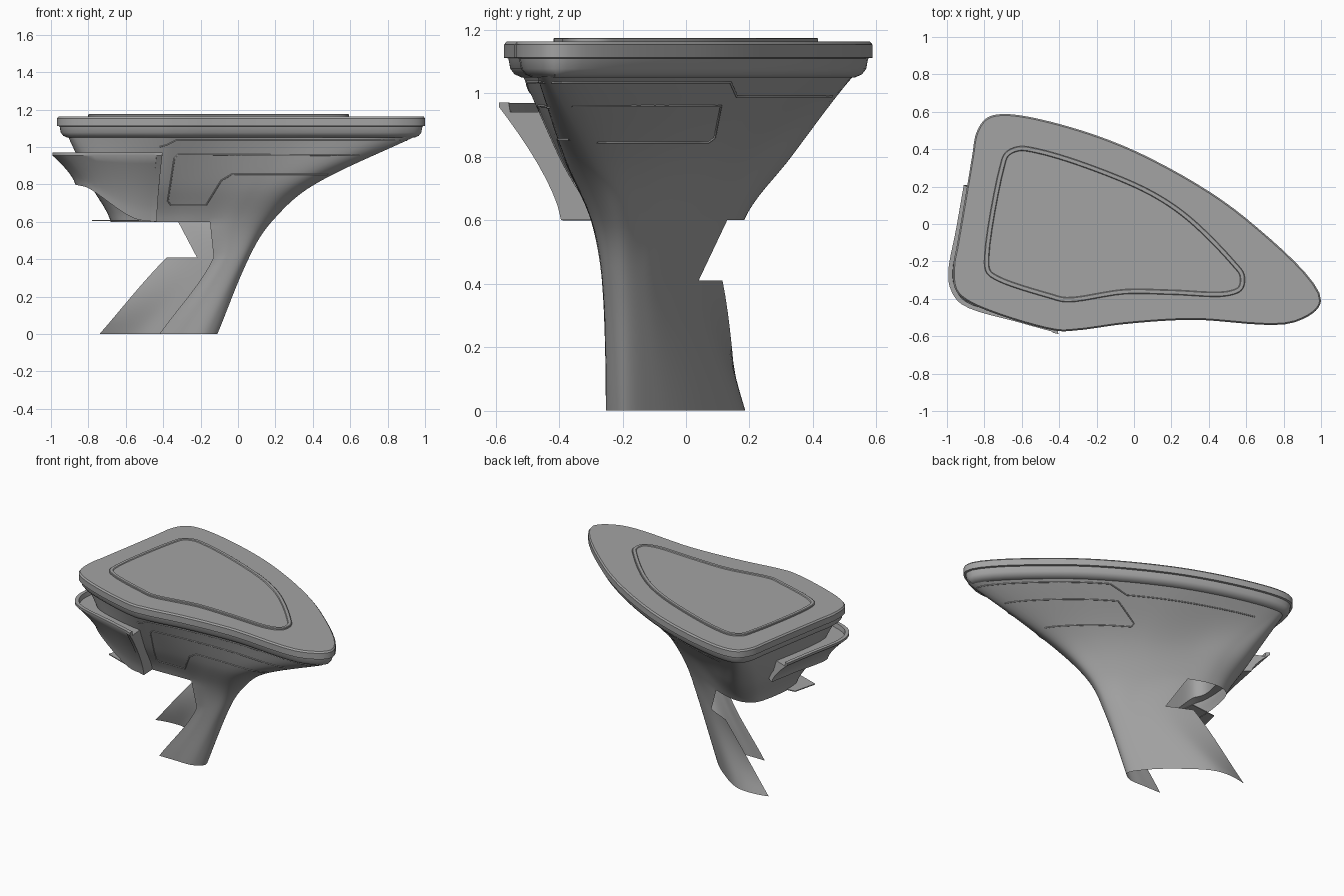
import bpy, bmesh
from mathutils import Vector as V
from mathutils.bvhtree import BVHTree

if "Cube" in bpy.data.objects:
    bpy.data.objects.remove(bpy.data.objects["Cube"])

grey = bpy.data.materials.new("dark_grey")
grey.diffuse_color = (.37, .37, .37, 1)
grey.use_nodes = True
grey.node_tree.nodes["Principled BSDF"].inputs["Base Color"].default_value = grey.diffuse_color


def spline(pts, steps, closed=True):
    """Centripetal Catmull-Rom through pts, a fixed number of steps per span."""
    p = [V(q) for q in pts]
    n = len(p)
    if not closed:
        p = [2 * p[0] - p[1]] + p + [2 * p[-1] - p[-2]]
    out = []
    for i in range(n if closed else n - 1):
        a, b, c, d = [p[(i + k - 1) % n] for k in range(4)] if closed else p[i:i + 4]
        d1, d2, d3 = [max((v - u).length, 1e-4) ** .5 for u, v in ((a, b), (b, c), (c, d))]
        m1 = d2 * ((b - a) / d1 - (c - a) / (d1 + d2) + (c - b) / d2)
        m2 = d2 * ((c - b) / d2 - (d - b) / (d2 + d3) + (d - c) / d3)
        for s in range(steps):
            t = s / steps
            out.append(b * (2*t**3 - 3*t*t + 1) + m1 * (t**3 - 2*t*t + t)
                       + c * (3*t*t - 2*t**3) + m2 * (t**3 - t*t))
    if not closed:
        out.append(p[-2])
    return out


def inset(loop, d):
    """Move a counter-clockwise 2D loop inward by d."""
    out = []
    for i, p in enumerate(loop):
        t = (loop[(i + 1) % len(loop)] - loop[i - 1]).normalized()
        out.append(p + V((-t.y, t.x)) * d)
    return out


def select(ob):
    bpy.context.collection.objects.link(ob)
    ob.data.materials.append(grey)
    bpy.ops.object.select_all(action='DESELECT')
    ob.select_set(True)
    bpy.context.view_layer.objects.active = ob


def loft(name, rings, caps=(True, True), keep=None, angle=.6):
    bm = bmesh.new()
    vs = [[bm.verts.new(p) for p in r] for r in rings]
    n = len(rings[0])
    for j in range(len(vs) - 1):
        for i in range(n):
            if keep is None or keep(j, i):
                k = (i + 1) % n
                bm.faces.new((vs[j][i], vs[j][k], vs[j + 1][k], vs[j + 1][i]))
    if caps[0]:
        bm.faces.new(vs[0][::-1])
    if caps[1]:
        bm.faces.new(vs[-1])
    loose = [v for v in bm.verts if not v.link_faces]
    bmesh.ops.delete(bm, geom=loose, context='VERTS')
    if all(caps):
        bmesh.ops.recalc_face_normals(bm, faces=bm.faces)
    me = bpy.data.meshes.new(name)
    bm.to_mesh(me)
    bm.free()
    ob = bpy.data.objects.new(name, me)
    select(ob)
    bpy.ops.object.shade_smooth_by_angle(angle=angle)
    return ob


def stack(loop, steps):
    return [[(p.x, p.y, z) for p in inset(loop, d)] for d, z in steps]


# Deck slab with stepped rim
deck_pts = [(-.05, -.535), (.3, -.512), (.86, -.525), (1, -.41), (.6, .03), (.05, .37),
            (-.4, .535), (-.7, .588), (-.79, .565), (-.842, .49), (-.866, .36), (-.966, -.22),
            (-.955, -.35), (-.88, -.42), (-.42, -.57), (-.3, -.568)]
S = 8
deck = spline(deck_pts[:11] + [(-.886, .24), (-.948, -.12)] + deck_pts[11:], S)
loft("deck", stack(deck, [(.07, 1.05), (.055, 1.05), (.033, 1.06), (.02, 1.077), (.014, 1.11),
                          (0, 1.112), (0, 1.153), (.008, 1.163)]))

# Raised panel on the deck with a narrow border
panel_pts = [(-.62, .415), (-.69, .38), (-.72, .3), (-.8, -.17), (-.79, -.26), (-.73, -.305),
             (-.46, -.395), (-.36, -.418), (-.05, -.375), (.2, -.378), (.5, -.385), (.58, -.35),
             (.59, -.27), (.54, -.2), (.3, .04), (.1, .175), (-.2, .305), (-.5, .4)]
loft("deck_panel", stack(spline(panel_pts, 6), [(0, 1.15), (0, 1.172), (.004, 1.175),
                                                 (.022, 1.175), (.026, 1.17)]))

# Flared body and open stem: one loft through five sections
s60 = [(-.15, -.29), (-.02, -.3), (.13, -.28), (.18, -.22), (.1, -.12), (-.1, .02),
       (-.32, .13), (-.45, .175), (-.55, .18), (-.62, .14), (-.655, .05), (-.68, -.17),
       (-.66, -.25), (-.6, -.29), (-.42, -.295), (-.3, -.292)]
s80 = [(-.1, -.385), (.1, -.385), (.33, -.37), (.41, -.3), (.28, -.12), (0, .08),
       (-.3, .22), (-.5, .31), (-.62, .33), (-.69, .28), (-.73, .18), (-.79, -.19),
       (-.77, -.3), (-.7, -.36), (-.42, -.4), (-.3, -.39)]
s41 = [(-.13, -.26), (-.06, -.265), (.03, -.25), (.06, -.2), (.02, -.13), (-.08, -.05),
       (-.22, .04), (-.38, .115)] + s60[8:]
s00 = [(-.42, -.25), (-.3, -.25), (-.17, -.245), (-.11, -.195), (-.17, -.09), (-.33, .06),
       (-.53, .18), (-.74, .165), (-.85, .1)] + s60[9:15] + [(-.6, -.25)]
s105 = inset([V(p) for p in deck_pts], .06)
levels = [(0, s00), (.41, s41), (.6, s60), (.8, s80), (1.055, s105)]


def section(j, t):
    """Control points between level j and j+1; the notch edges run straight."""
    def slope(k, i):
        if i == 7 and k == 1:
            return V((1.0, -.2))
        a, b = max(k - 1, 0), min(k + 1, 4)
        if j == 1 and i in (0, 6):
            a, b = 1, 2
        return (V(levels[b][1][i]) - V(levels[a][1][i])) / (levels[b][0] - levels[a][0])
    h = levels[j + 1][0] - levels[j][0]
    return [V(levels[j][1][i]) * (2*t**3 - 3*t*t + 1) + slope(j, i) * h * (t**3 - 2*t*t + t)
            + V(levels[j + 1][1][i]) * (3*t*t - 2*t**3) + slope(j + 1, i) * h * (t**3 - t*t)
            for i in range(16)]


R = 8
rings = []
for j in range(4):
    for s in range(R + (j == 3)):
        z = levels[j][0] + (levels[j + 1][0] - levels[j][0]) * s / R
        rings.append([(p.x, p.y, z) for p in spline(section(j, s / R), S)])
body = loft("body_and_stem", rings, (False, False),
            lambda j, i: j >= 2 * R or i < (7 if j < R else 6) * S, 1.0)

# Side balcony wrapping the left front corner
top = [(-.91, .21), (-.95, -.02), (-.993, -.26), (-.98, -.35), (-.92, -.43), (-.6, -.53), (-.42, -.58)]
low = [(-.78, .19, .8), (-.82, -.02, .8), (-.87, -.25, .8), (-.855, -.31, .795),
       (-.8, -.36, .78), (-.56, -.385, .62), (-.45, -.385, .6)]
top = spline([(*p, .97) for p in top], 6, False)
low = spline(low, 6, False)


def balcony(name, tops, lows, grow):
    core = V((-.45, -.05, 0))
    out = []
    for a, b in zip(tops, lows):
        flat = V((core.x - a.x, core.y - a.y, 0)).normalized()
        # Lip, then a flaring wall down to the foot
        ring = [a - flat * grow]
        for s in range(9):
            t = s / 8
            q = a.lerp(b, 1 - (1 - t) ** 1.4)
            q.z = a.z - .015 - (a.z - .015 - b.z) * t
            ring.append(q - flat * grow)
        inner = b.lerp(V((core.x, core.y, b.z)), .3)
        ring += [inner, V((inner.x, inner.y, .94)), a + flat * .03 - V((0, 0, .03)), a + flat * .025]
        out.append(ring)
    loft(name, out)


balcony("balcony", top, low, 0)
shift = V((.015, -.004, .001))
balcony("balcony_end_flange", [top[-1] - shift, top[-1] + shift],
        [low[-1] - shift, low[-1] + shift], .005)

# Thin floor plate under the balcony
plate = [(-.52, -.37), (-.78, -.28), (-.74, -.12), (-.55, -.1)]
loft("balcony_floor", [[(x, y, z) for x, y in plate][::-1] for z in (.604, .61)])

# Seams traced onto the body surface
bm = bmesh.new()
bm.from_mesh(body.data)
tree = BVHTree.FromBMesh(bm)
bm.free()


def seam(name, pts, front):
    cu = bpy.data.curves.new(name, 'CURVE')
    cu.dimensions, cu.bevel_depth, cu.bevel_resolution = '3D', .004, 1
    hits = []
    for a, b in zip(pts, pts[1:]):
        a, b = V(a), V(b)
        n = max(2, int((b - a).length / .03))
        for s in range(n + 1):
            u, z = a.lerp(b, s / n)
            o, d = (V((u, -2, z)), V((0, 1, 0))) if front else (V((2, u, z)), V((-1, 0, 0)))
            hit = tree.ray_cast(o, d)[0]
            if hit and not (hits and (hit - hits[-1]).length < .004):
                hits.append(hit)
    sp = cu.splines.new('POLY')
    sp.points.add(len(hits) - 1)
    for q, h in zip(sp.points, hits):
        q.co = (*h, 1)
    select(bpy.data.objects.new(name, cu))
    bpy.ops.object.convert(target='MESH')


seam("front_panel_seam", [(.65, .955), (-.32, .96), (-.34, .94), (-.375, .71), (-.36, .69),
                          (-.17, .69), (-.09, .82), (-.03, .855), (.48, .855)], True)
seam("front_collar_seam", [(-.42, 1), (-.38, 1.01), (-.33, 1.035), (.84, 1.035)], True)
seam("back_collar_seam", [(-.45, 1.035), (.14, 1.035), (.16, .99), (.46, .99)], False)
seam("back_panel_seam", [(-.36, .96), (.11, .96), (.09, .86), (.07, .845), (-.28, .845)], False)
